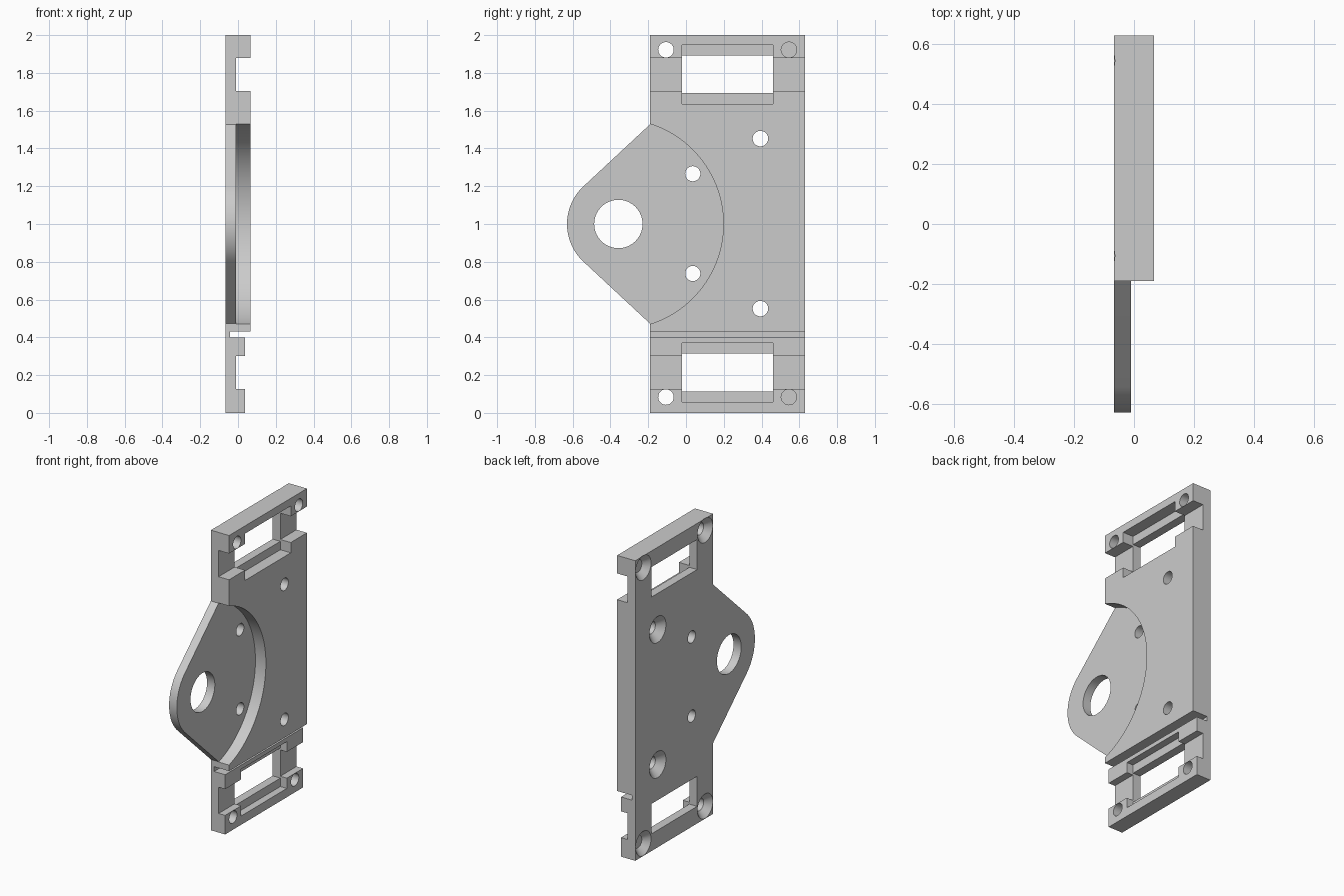
import bpy, bmesh, math
from mathutils import Matrix, Vector

cube = bpy.data.objects.get("Cube")
if cube:
    bpy.data.objects.remove(cube, do_unlink=True)

BACK, FACE, FLOOR, STEP = -0.067, 0.067, -0.01, 0.038   # x levels
Y0, Y1, HUB = -0.19, 0.63, -0.358                       # body sides, hub centre

grey = bpy.data.materials.new("light grey")
grey.use_nodes = True
grey.diffuse_color = (0.6, 0.6, 0.6, 1)
grey.node_tree.nodes["Principled BSDF"].inputs["Base Color"].default_value = (0.6, 0.6, 0.6, 1)


def make_object(name, bm):
    bmesh.ops.recalc_face_normals(bm, faces=bm.faces)
    mesh = bpy.data.meshes.new(name)
    bm.to_mesh(mesh)
    bm.free()
    mesh.materials.append(grey)
    ob = bpy.data.objects.new(name, mesh)
    bpy.context.collection.objects.link(ob)
    return ob


def box(x0, x1, y0, y1, z0, z1):
    bm = bmesh.new()
    size = (x1 - x0, y1 - y0, z1 - z0)
    centre = Vector((x0 + x1, y0 + y1, z0 + z1)) / 2
    bmesh.ops.create_cube(bm, size=1, matrix=Matrix.Translation(centre) @ Matrix.Diagonal((*size, 1)))
    return make_object("cutter", bm)


def cone(x0, x1, y, z, r0, r1, segments=48):
    """Round cutter along x, radius r0 at x0 and r1 at x1."""
    bm = bmesh.new()
    place = Matrix.Translation(((x0 + x1) / 2, y, z)) @ Matrix.Rotation(math.pi / 2, 4, 'Y')
    bmesh.ops.create_cone(bm, cap_ends=True, segments=segments, radius1=r0, radius2=r1,
                          depth=x1 - x0, matrix=place)
    return make_object("cutter", bm)


# Plate silhouette with the rounded ear, extruded through its thickness
outline = [(Y0, 0), (Y1, 0), (Y1, 2), (Y0, 2), (Y0, 1.528)]
for i in range(25):
    a = math.radians(132.5 + 95 * i / 24)
    outline.append((HUB + 0.272 * math.cos(a), 1 + 0.272 * math.sin(a)))
outline.append((Y0, 0.472))
bm = bmesh.new()
face = bm.faces.new([bm.verts.new((BACK, y, z)) for y, z in outline])
new = bmesh.ops.extrude_face_region(bm, geom=[face])["geom"]
bmesh.ops.translate(bm, vec=(FACE - BACK, 0, 0), verts=[g for g in new if isinstance(g, bmesh.types.BMVert)])
plate = make_object("mounting_plate", bm)

cutters = [
    cone(FLOOR, 0.2, HUB, 1, 0.556, 0.556, 128),     # round pocket
    cone(-0.2, 0.2, HUB, 1, 0.128, 0.128, 64),       # hub hole
    box(STEP, 0.2, -1, 1, -0.1, 0.41),               # lowered lower end
    box(-0.043, 0.2, -1, 1, 0.398, 0.43),            # narrow slot
]

# Strap channels with their windows and ledges
for low, high in ((0.127, 0.302), (1.705, 1.88)):
    mid = (low + high) / 2
    cutters.append(box(FLOOR, 0.2, -1, 1, low, high))
    cutters.append(box(FLOOR, 0.2, -0.021, 0.46, mid - 0.156, mid + 0.156))
    cutters.append(box(-0.2, 0.2, -0.021, 0.46, mid - 0.1, mid + 0.1))

# Plain pin holes
for z in (0.738, 1.266):
    cutters.append(cone(-0.2, 0.2, 0.036, z, 0.04, 0.04))

# Screw holes countersunk from the back
screws = [(y, z, 0.081) for y in (-0.106, 0.545) for z in (0.084, 1.922)]
screws += [(0.394, z, 0.087) for z in (0.552, 1.452)]
for y, z, r in screws:
    cutters.append(cone(-0.2, 0.2, y, z, 0.041, 0.041))
    # start outside the back face so the 45 degree cone has radius r on it
    cutters.append(cone(BACK - 0.02, BACK + r - 0.041, y, z, r + 0.02, 0.041))

# Cut everything out of the plate
bpy.context.view_layer.objects.active = plate
for cutter in cutters:
    mod = plate.modifiers.new("cut", 'BOOLEAN')
    mod.operation = 'DIFFERENCE'
    mod.solver = 'EXACT'
    mod.object = cutter
    bpy.ops.object.modifier_apply(modifier=mod.name)
    bpy.data.objects.remove(cutter, do_unlink=True)

bpy.ops.object.select_all(action='DESELECT')
plate.select_set(True)
bpy.ops.object.shade_smooth_by_angle(angle=math.radians(30))
